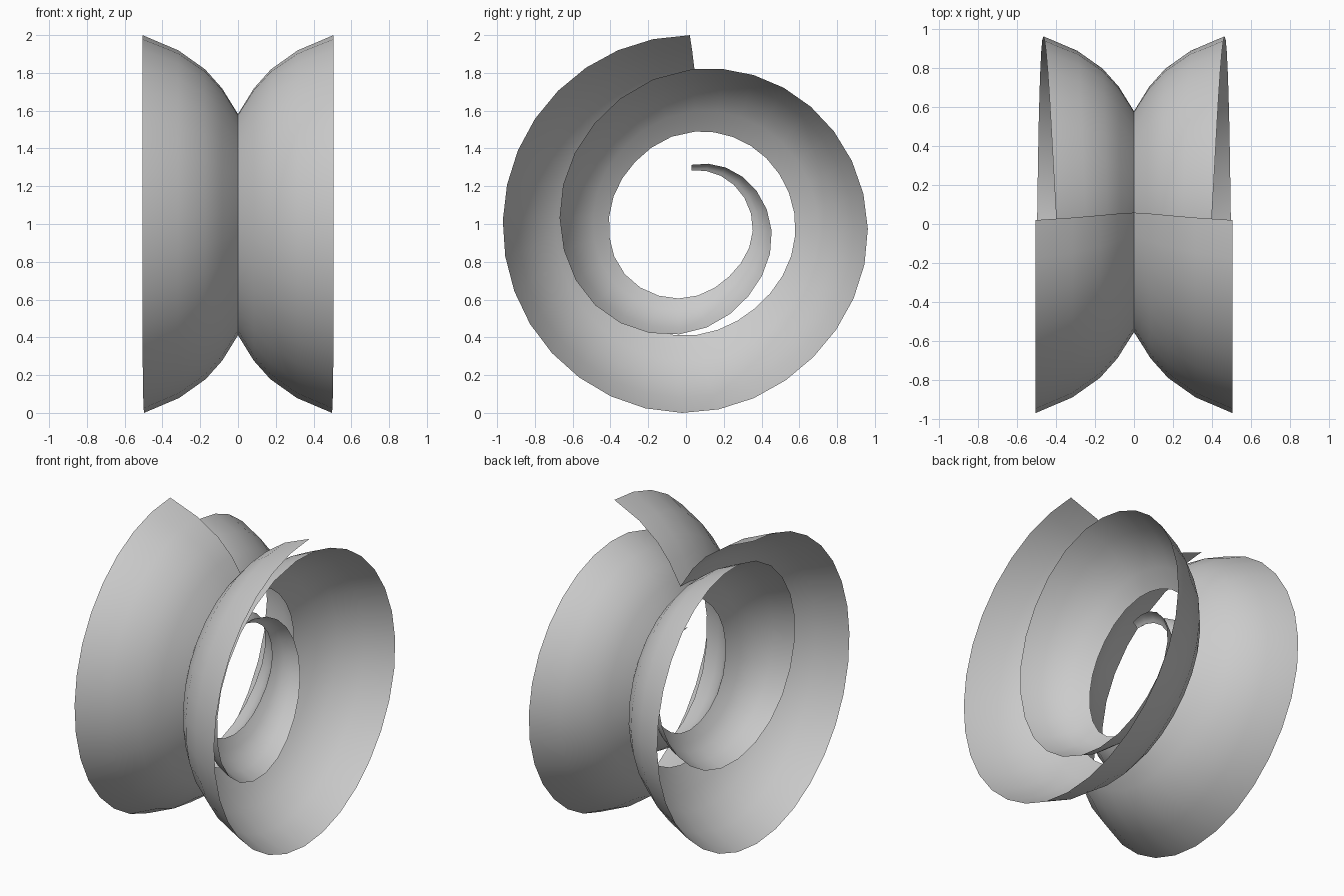
import bpy, bmesh, math

if "Cube" in bpy.data.objects:
    bpy.data.objects.remove(bpy.data.objects["Cube"])

# Outer-edge radius and profile scale at every eighth of the two turns
RADIUS = [1.0, .978, .97, .985, 1.0, .975, .963, .907, .82, .72, .67,
          .645, .585, .505, .455, .39, .315]
SCALE = [1, 1, 1, 1, .985, .96, .92, .86, .79, .71, .63, .545, .455,
         .35, .24, .15, .07]
# Curved half cross-section: sideways offset, height above the ridge
PROFILE = [(0, 0), (.084, .135), (.174, .235), (.316, .335), (.505, .415)]
DEPTH = PROFILE[-1][1]


def smooth(vals, i, t):
    """Catmull-Rom value between knots i and i + 1."""
    n = len(vals) - 1
    b, c = vals[i], vals[min(i + 1, n)]
    a = vals[i - 1] if i > 0 else 2 * b - c
    d = vals[i + 2] if i + 2 <= n else 2 * c - b
    return .5 * (2 * b + (c - a) * t + (2 * a - 5 * b + 4 * c - d) * t * t
                 + (3 * b - a - 3 * c + d) * t ** 3)


# Sweep positions: finer in the outer turn
steps = []
for i in range(16):
    n = 4 if i < 8 else 3
    steps += [(i, k / n) for k in range(n)]
steps.append((15, 1.0))

# Half of the spiral band
bm = bmesh.new()
rows = []
for i, t in steps:
    r, s = smooth(RADIUS, i, t), smooth(SCALE, i, t)
    row = []
    for x, h in PROFILE:
        ang = (i + t) * math.pi / 4 - .10 + .08 * s * h / DEPTH
        rad = r - s * (DEPTH - h)
        row.append(bm.verts.new((x * s, -rad * math.sin(ang),
                                 1 + rad * math.cos(ang))))
    rows.append(row)
for a, b in zip(rows, rows[1:]):
    for j in range(len(PROFILE) - 1):
        bm.faces.new((a[j], a[j + 1], b[j + 1], b[j]))
low = min(v.co.z for v in bm.verts)
bmesh.ops.translate(bm, verts=bm.verts, vec=(0, 0, -low))

mesh = bpy.data.meshes.new("spiral_band")
bm.to_mesh(mesh)
bm.free()
band = bpy.data.objects.new("spiral_band", mesh)
bpy.context.collection.objects.link(band)

# Mirror across the central ridge and shade
mirror = band.modifiers.new("mirror", 'MIRROR')
mirror.use_axis = (True, False, False)
bpy.context.view_layer.objects.active = band
band.select_set(True)
bpy.ops.object.modifier_apply(modifier="mirror")
bpy.ops.object.shade_smooth_by_angle(angle=math.radians(40))
